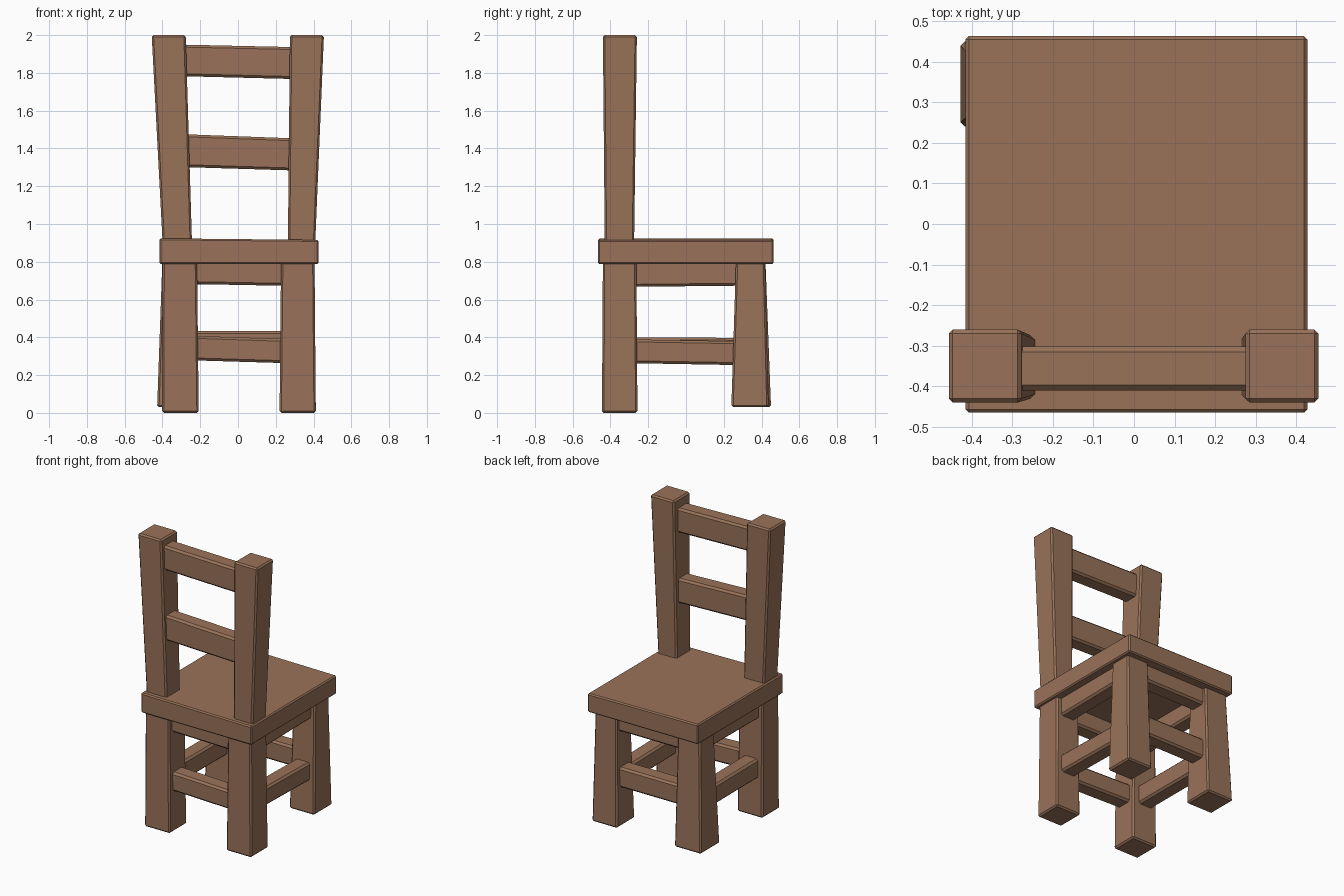
import bpy, bmesh

if "Cube" in bpy.data.objects:
    bpy.data.objects.remove(bpy.data.objects["Cube"])

wood = bpy.data.materials.new("brown wood")
wood.diffuse_color = (0.32, 0.17, 0.10, 1)
wood.use_nodes = True
wood.node_tree.nodes["Principled BSDF"].inputs["Base Color"].default_value = wood.diffuse_color


def loft(name, ring_a, ring_b, bevel):
    """Solid between two four-cornered ends, with chamfered edges."""
    bm = bmesh.new()
    a = [bm.verts.new(p) for p in ring_a]
    b = [bm.verts.new(p) for p in ring_b]
    bm.faces.new(a)
    bm.faces.new(b)
    for i in range(4):
        j = (i + 1) % 4
        bm.faces.new((a[i], a[j], b[j], b[i]))
    bmesh.ops.recalc_face_normals(bm, faces=bm.faces)
    me = bpy.data.meshes.new(name)
    bm.to_mesh(me)
    bm.free()
    me.materials.append(wood)
    ob = bpy.data.objects.new(name, me)
    bpy.context.collection.objects.link(ob)
    m = ob.modifiers.new("chamfer", 'BEVEL')
    m.width = bevel
    m.segments = 1
    m.limit_method = 'ANGLE'
    return ob


def rect(x0, x1, y0, y1, z):
    return [(x0, y0, z), (x1, y0, z), (x1, y1, z), (x0, y1, z)]


def post(name, low, z0, high, z1, bevel=0.01):
    return loft(name, rect(*low, z0), rect(*high, z1), bevel)


def rail(name, axis, ends, mid, thick, za, zb, bevel=0.013):
    """Rail along x or y; za and zb are (bottom, top) at each end."""
    rings = []
    for e, (lo, hi) in zip(ends, (za, zb)):
        ring = []
        for s, z in ((-1, lo), (1, lo), (1, hi), (-1, hi)):
            c = mid + s * thick / 2
            ring.append((e, c, z) if axis == 'x' else (c, e, z))
        rings.append(ring)
    return loft(name, rings[0], rings[1], bevel)


# Seat slab, very slightly lower on the right
seat = post("seat", (-0.415, 0.427, -0.465, 0.463), 0.787,
            (-0.415, 0.427, -0.465, 0.463), 0.92, 0.008)
for v in seat.data.vertices:
    if v.co.z > 0.9:
        v.co.z -= v.co.x * 0.01

# Legs under the seat
post("post_leg_left", (-0.402, -0.208, -0.445, -0.257), 0, (-0.40, -0.217, -0.44, -0.263), 0.82)
post("post_leg_right", (0.22, 0.412, -0.445, -0.257), 0, (0.228, 0.405, -0.44, -0.263), 0.82)
post("open_leg_left", (-0.428, -0.225, 0.24, 0.45), 0.03, (-0.40, -0.23, 0.265, 0.42), 0.82)
post("open_leg_right", (0.22, 0.412, 0.24, 0.437), 0.03, (0.235, 0.40, 0.265, 0.418), 0.82)

# Backrest posts, leaning outwards
post("back_post_left", (-0.398, -0.243, -0.43, -0.275), 0.88, (-0.457, -0.277, -0.44, -0.26), 2)
post("back_post_right", (0.264, 0.408, -0.43, -0.275), 0.88, (0.275, 0.455, -0.44, -0.26), 2)

# Backrest rails
rail("upper_back_rail", 'x', (-0.32, 0.32), -0.356, 0.108, (1.783, 1.95), (1.767, 1.936))
rail("lower_back_rail", 'x', (-0.31, 0.31), -0.356, 0.108, (1.302, 1.476), (1.283, 1.453))

# Rails directly below the seat
rail("front_apron", 'x', (-0.30, 0.30), -0.352, 0.11, (0.683, 0.82), (0.672, 0.81))
rail("rear_apron", 'x', (-0.30, 0.30), 0.342, 0.11, (0.68, 0.82), (0.68, 0.82))
rail("left_apron", 'y', (-0.34, 0.34), -0.312, 0.11, (0.672, 0.82), (0.675, 0.82))
rail("right_apron", 'y', (-0.34, 0.34), 0.316, 0.11, (0.667, 0.82), (0.674, 0.82))

# Lower stretchers
rail("front_stretcher", 'x', (-0.30, 0.30), -0.352, 0.11, (0.28, 0.41), (0.262, 0.39))
rail("rear_stretcher", 'x', (-0.30, 0.30), 0.342, 0.11, (0.295, 0.433), (0.295, 0.433))
rail("left_stretcher", 'y', (-0.34, 0.34), -0.312, 0.11, (0.265, 0.40), (0.262, 0.397))
rail("right_stretcher", 'y', (-0.34, 0.34), 0.316, 0.11, (0.264, 0.39), (0.252, 0.378))
